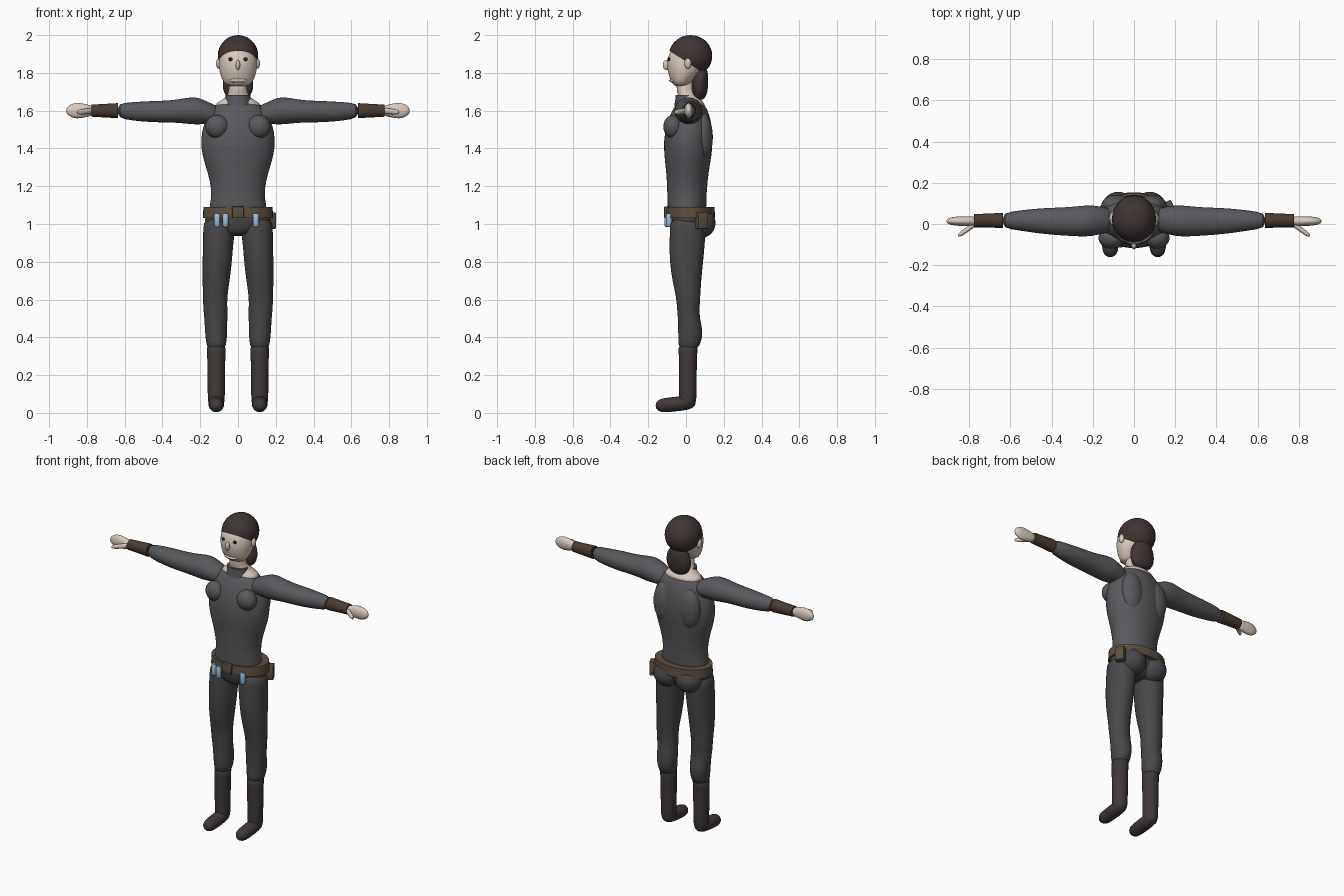
import bpy, bmesh, math
from mathutils import Vector, Matrix


def material(name, r, g, b):
    m = bpy.data.materials.new(name)
    m.diffuse_color = (r, g, b, 1)
    return m


SUIT = material("suit", 0.10, 0.10, 0.11)
TROUSER = material("trousers", 0.065, 0.065, 0.068)
BOOT = material("boot_leather", 0.05, 0.04, 0.038)
HAIR = material("hair", 0.05, 0.036, 0.034)
SKIN = material("skin", 0.70, 0.59, 0.50)
CUFF = material("cuff_leather", 0.07, 0.045, 0.03)
BELT = material("belt_leather", 0.11, 0.08, 0.05)
GLASS = material("vial_glass", 0.32, 0.52, 0.72)
EYE = material("eye", 0.02, 0.02, 0.02)


def finish(name, bm, mat, angle=50, subdiv=0):
    bmesh.ops.recalc_face_normals(bm, faces=bm.faces)
    me = bpy.data.meshes.new(name)
    bm.to_mesh(me)
    bm.free()
    me.materials.append(mat)
    ob = bpy.data.objects.new(name, me)
    bpy.context.collection.objects.link(ob)
    bpy.ops.object.select_all(action='DESELECT')
    ob.select_set(True)
    bpy.context.view_layer.objects.active = ob
    bpy.ops.object.shade_smooth_by_angle(angle=math.radians(angle))
    if subdiv:
        ob.modifiers.new("smooth", 'SUBSURF').levels = subdiv
        ob.modifiers["smooth"].render_levels = subdiv
    return ob


def loft(name, rings, mat, axis='z', sides=20, subdiv=1, angle=60):
    """Skin elliptical rings (x, y, z, radius_u, radius_v) lying across an axis."""
    bm = bmesh.new()
    loops = []
    for x, y, z, ru, rv in rings:
        loop = []
        for i in range(sides):
            a = 2 * math.pi * i / sides
            u, v = ru * math.cos(a), rv * math.sin(a)
            off = {'z': (u, v, 0), 'x': (0, u, v), 'y': (u, 0, v)}[axis]
            loop.append(bm.verts.new(Vector((x, y, z)) + Vector(off)))
        loops.append(loop)
    for a, b in zip(loops, loops[1:]):
        for i in range(sides):
            j = (i + 1) % sides
            bm.faces.new((a[i], a[j], b[j], b[i]))
    bm.faces.new(loops[0])
    bm.faces.new(loops[-1])
    return finish(name, bm, mat, angle, subdiv)


def ball(name, loc, radii, mat, rot=(0, 0, 0), cut=None):
    bm = bmesh.new()
    bmesh.ops.create_uvsphere(bm, u_segments=28, v_segments=18, radius=1)
    turn = Matrix.Rotation(rot[2], 4, 'Z') @ Matrix.Rotation(rot[1], 4, 'Y') @ Matrix.Rotation(rot[0], 4, 'X')
    bm.transform(Matrix.Translation(loc) @ turn @ Matrix.Diagonal((*radii, 1)))
    if cut:
        bmesh.ops.bisect_plane(bm, geom=bm.verts[:] + bm.edges[:] + bm.faces[:],
                               plane_co=cut[0], plane_no=cut[1], clear_inner=True)
    return finish(name, bm, mat)


def block(name, loc, size, mat, turn=0):
    bm = bmesh.new()
    bmesh.ops.create_cube(bm, size=1)
    bm.transform(Matrix.Translation(loc) @ Matrix.Rotation(turn, 4, 'Z') @ Matrix.Diagonal((*size, 1)))
    bmesh.ops.bevel(bm, geom=bm.edges[:], offset=0.006, segments=2, affect='EDGES', profile=0.5)
    return finish(name, bm, mat, 40)


# Torso and pelvis
loft("torso", [(0, .005, 1.04, .165, .105), (0, .005, 1.10, .148, .103), (0, .005, 1.18, .138, .105),
               (0, .008, 1.28, .163, .113), (0, .010, 1.36, .190, .126), (0, .012, 1.44, .200, .131),
               (0, .016, 1.52, .186, .122), (0, .020, 1.58, .160, .104), (0, .022, 1.63, .125, .080),
               (0, .022, 1.65, .085, .055)], SUIT, sides=28)
loft("pelvis", [(0, .01, .935, .05, .06), (0, .01, .96, .125, .09), (0, .015, 1.00, .176, .105),
                (0, .02, 1.04, .178, .115), (0, .01, 1.08, .155, .105)], TROUSER, sides=28)

# Neck, collar and skin at the neckline
loft("neck", [(0, .025, 1.61, .150, .085), (0, .025, 1.645, .110, .07), (0, .015, 1.67, .062, .052),
              (0, -.005, 1.70, .047, .046), (0, -.008, 1.79, .047, .046)], SKIN)
loft("collar", [(0, -.004, 1.625, .070, .058), (0, -.005, 1.655, .065, .052), (0, -.006, 1.682, .065, .050)],
     SUIT, subdiv=0, angle=40)

# Head, face and hair
loft("head", [(0, -.025, 1.728, .045, .030), (0, -.024, 1.742, .072, .048), (0, -.020, 1.765, .083, .063),
              (0, -.010, 1.79, .095, .083), (0, -.004, 1.83, .102, .098), (0, .000, 1.88, .102, .101),
              (0, .010, 1.93, .088, .082), (0, .015, 1.97, .05, .05)], SKIN, sides=24)
ball("mouth", (0, -.062, 1.760), (.050, .027, .013), SKIN)
ball("nose", (0, -.104, 1.842), (.012, .019, .026), SKIN)
ball("hair_cap", (0, .024, 1.890), (.107, .115, .110), HAIR,
     cut=((0, -.07, 1.905), (0, .55, .84)))
loft("ponytail", [(0, .068, 1.655, .03, .02), (0, .070, 1.675, .066, .038), (0, .072, 1.72, .085, .046),
                  (0, .074, 1.77, .080, .045), (0, .078, 1.81, .060, .038), (0, .080, 1.835, .03, .02)], HAIR)

# Belt with buckle, vials and pouch
loft("belt", [(0, .024, 1.032, .186, .130), (0, .024, 1.090, .183, .127)], BELT, sides=36, subdiv=0, angle=40)
block("buckle", (0, -.105, 1.062), (.062, .022, .062), BELT)
block("pouch", (.170, .082, 1.018), (.045, .058, .088), BELT, turn=.45)
for i, x in enumerate((-.110, -.066, .095)):
    y = .018 - .125 * math.sqrt(1 - (x / .186) ** 2)
    loft(f"vial_{i + 1}", [(x, y, .985, .012, .012), (x, y, .992, .016, .016), (x, y, 1.050, .016, .016),
                          (x, y, 1.056, .012, .012)], GLASS, sides=14, subdiv=0, angle=40)

# Paired parts
for side, s in (("left", 1), ("right", -1)):
    ball(f"eye_{side}", (s * .040, -.090, 1.872), (.011, .008, .010), EYE)
    ball(f"ear_{side}", (s * .102, .010, 1.850), (.014, .018, .028), SKIN)
    ball(f"breast_{side}", (s * .110, -.068, 1.515), (.062, .052, .062), SUIT, rot=(0, s * .5, 0))
    ball(f"shoulder_blade_{side}", (s * .085, .085, 1.46), (.075, .057, .13), SUIT)
    ball(f"buttock_{side}", (s * .076, .076, 1.005), (.082, .080, .080), TROUSER)

    # Arm, cuff and hand
    loft(f"arm_{side}", [(s * .09, .02, 1.57, .05, .05), (s * .16, .018, 1.588, .068, .058),
                         (s * .205, .016, 1.598, .076, .072), (s * .25, .014, 1.600, .076, .073),
                         (s * .31, .012, 1.598, .071, .063), (s * .38, .013, 1.595, .067, .058),
                         (s * .46, .015, 1.595, .062, .057), (s * .55, .017, 1.596, .050, .050),
                         (s * .645, .017, 1.600, .037, .040)], SUIT, axis='x')
    loft(f"cuff_{side}", [(s * .635, .017, 1.600, .037, .040), (s * .70, .017, 1.600, .034, .036),
                          (s * .775, .016, 1.600, .032, .032)], CUFF, axis='x', subdiv=0, angle=40)
    loft(f"hand_{side}", [(s * .765, .014, 1.60, .025, .026), (s * .80, .014, 1.60, .023, .033),
                          (s * .835, .014, 1.60, .024, .042), (s * .87, .014, 1.60, .022, .041),
                          (s * .897, .014, 1.60, .016, .027), (s * .910, .014, 1.60, .007, .010)], SKIN, axis='x')
    loft(f"thumb_{side}", [(s * .765, .006, 1.60, .018, .018), (s * .80, -.020, 1.597, .015, .015),
                           (s * .835, -.045, 1.593, .015, .015), (s * .855, -.057, 1.592, .007, .008)],
         SKIN, axis='x', sides=12)

    # Leg, boot and foot
    loft(f"leg_{side}", [(s * .098, .010, 1.04, .082, .095), (s * .100, .010, .97, .086, .096),
                         (s * .105, .006, .90, .081, .095), (s * .110, .002, .80, .079, .090),
                         (s * .116, .004, .70, .073, .077), (s * .122, .012, .61, .064, .064),
                         (s * .120, .012, .55, .065, .060), (s * .117, .015, .50, .061, .058),
                         (s * .116, .025, .43, .060, .067), (s * .115, .020, .38, .055, .062),
                         (s * .115, .012, .33, .048, .050)], TROUSER)
    loft(f"boot_{side}", [(s * .115, .013, .365, .052, .056), (s * .115, .010, .33, .049, .049),
                          (s * .115, .010, .20, .047, .047), (s * .115, .010, .09, .046, .047),
                          (s * .115, .008, .05, .044, .045), (s * .115, .004, .022, .030, .032)], BOOT)
    loft(f"foot_{side}", [(s * .115, .052, .058, .016, .014), (s * .115, .035, .057, .036, .033),
                          (s * .115, .00, .053, .043, .040), (s * .115, -.06, .046, .042, .039),
                          (s * .115, -.12, .040, .041, .039), (s * .115, -.148, .039, .031, .030),
                          (s * .115, -.161, .039, .012, .012)], BOOT, axis='y')
